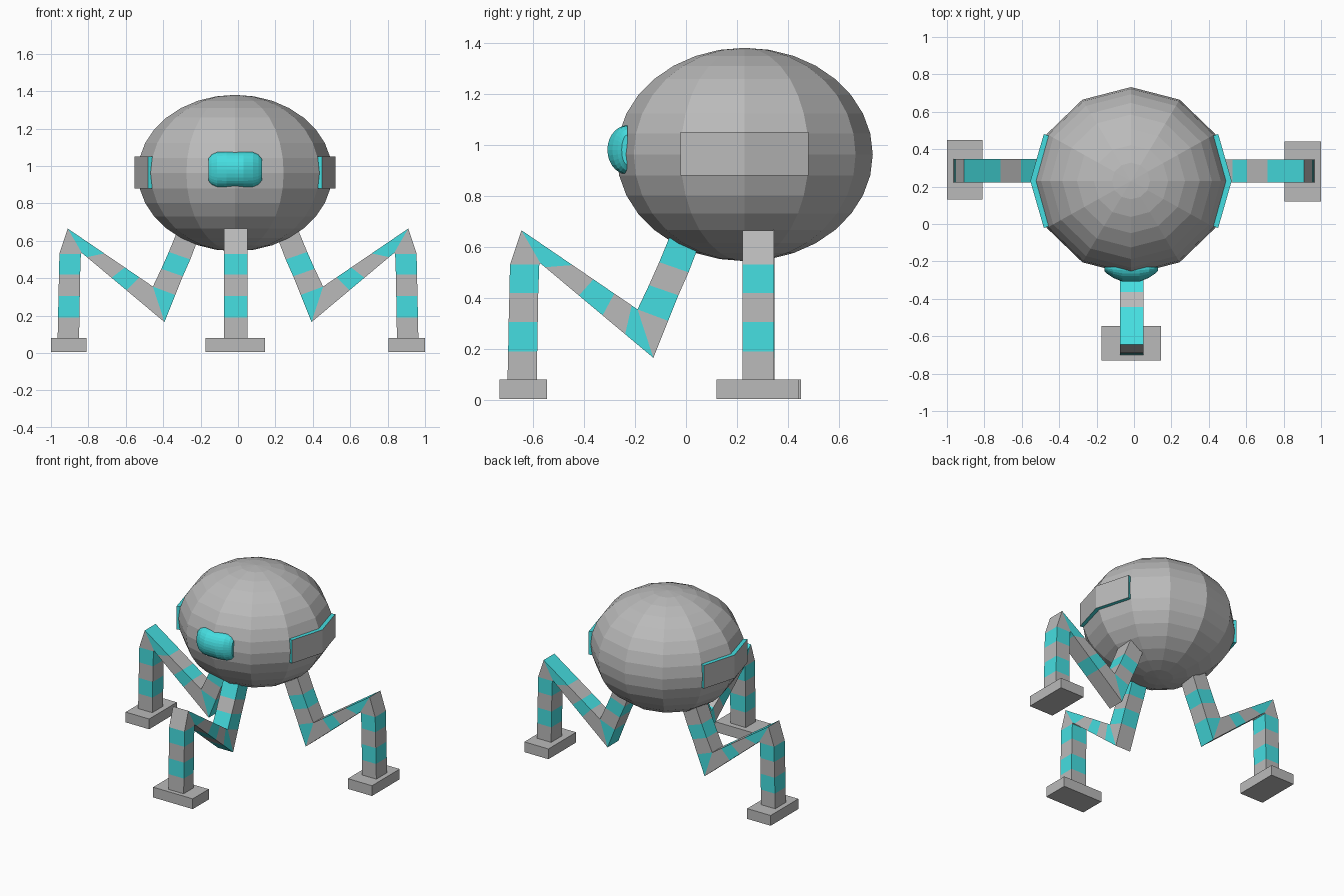
import bpy, bmesh, math
from mathutils import Matrix, Vector

if "Cube" in bpy.data.objects:
    bpy.data.objects.remove(bpy.data.objects["Cube"])


def material(name, rgb):
    m = bpy.data.materials.new(name)
    m.diffuse_color = (*rgb, 1)
    m.use_nodes = True
    m.node_tree.nodes["Principled BSDF"].inputs["Base Color"].default_value = m.diffuse_color
    return m


GREY = material("grey metal", (0.49, 0.49, 0.49))
TEAL = material("teal", (0.06, 0.73, 0.75))


def finish(name, bm, mats=(GREY,)):
    bmesh.ops.recalc_face_normals(bm, faces=bm.faces)
    me = bpy.data.meshes.new(name)
    bm.to_mesh(me)
    bm.free()
    for m in mats:
        me.materials.append(m)
    ob = bpy.data.objects.new(name, me)
    bpy.context.collection.objects.link(ob)
    return ob


def loft(bm, rings, colours):
    """Join rings of points with quads, one colour index per span, and cap the ends."""
    vs = [[bm.verts.new(p) for p in r] for r in rings]
    n = len(rings[0])
    for a, b, c in zip(vs, vs[1:], colours):
        for i in range(n):
            j = (i + 1) % n
            bm.faces.new((a[i], a[j], b[j], b[i])).material_index = c
    bm.faces.new(vs[0]).material_index = colours[0]
    bm.faces.new(vs[-1]).material_index = colours[-1]


# Faceted ellipsoid body
CX, CY, CZ = -0.016, 0.23, 0.962
RX, RY, RZ = 0.52, 0.502, 0.418
bm = bmesh.new()
bmesh.ops.create_uvsphere(bm, u_segments=12, v_segments=16, radius=1,
    matrix=Matrix.Translation((CX, CY, CZ)) @ Matrix.Diagonal((RX, RY, RZ, 1)))
finish("body", bm)

# Side panels: bent grey plates with teal rims
for side, name in ((1, "right_panel"), (-1, "left_panel")):
    bm = bmesh.new()
    rings = []
    for a in (-30, 0, 30):
        c, s = math.cos(math.radians(a)) * side, math.sin(math.radians(a))
        rings.append([(CX + RX * k * c, CY + RY * (k if k < 1 else 1.0) * s, z)
                      for k, z in ((0.95, 0.88), (1.035, 0.88), (1.035, 1.05), (0.95, 1.05))])
    loft(bm, rings, (1, 1))
    bm.normal_update()
    for f in bm.faces:
        if all(abs(v.co.x - CX) > RX * 1.03 * 0.86 for v in f.verts) and len(
                {round(v.co.y, 3) for v in f.verts}) > 1 and len(
                {round(v.co.z, 3) for v in f.verts}) > 1:
            f.material_index = 0
    finish(name, bm, (GREY, TEAL))

# Rounded visor eye: half-ellipse sections along x
bm = bmesh.new()
rings = []
for x, depth, h in ((-0.143, 0.022, 0.058), (-0.125, 0.038, 0.08), (-0.095, 0.058, 0.094),
                    (-0.045, 0.078, 0.096), (0.045, 0.078, 0.096),
                    (0.095, 0.058, 0.094), (0.125, 0.038, 0.08), (0.143, 0.022, 0.058)):
    rings.append([(CX + x, -0.23 - depth * math.sin(math.pi * i / 14),
                   0.98 - h * math.cos(math.pi * i / 14)) for i in range(15)])
loft(bm, rings, [0] * 7)
finish("eye", bm, (TEAL,))

# Leg outline: (upper point, lower point) pairs in the plane of the leg
HIP = [((.30, .71), (.19, .67)), ((.37, .54), (.255, .50)),
       ((.41, .45), (.295, .41)), ((.455, .355), (.335, .31))]
KNEE = ((.455, .355), (.393, .165))
ANKLE = ((.91, .665), (.835, .535))
SHIN = [((.955, .53), (.84, .53)), ((.957, .42), (.844, .42)),
        ((.96, .305), (.846, .305)), ((.962, .19), (.848, .19)), ((.965, .05), (.85, .05))]


def leg(name, origin, out, across, cuts, pattern):
    origin, out, across = Vector(origin), Vector(out), Vector(across)
    mid = [[Vector(KNEE[k]).lerp(Vector(ANKLE[k]), f[k]) for k in (0, 1)] for f in cuts]
    stations = HIP + [KNEE] + mid + [ANKLE] + SHIN
    rings = []
    for p, q in stations:
        rings.append([origin + out * r + across * w + Vector((0, 0, z))
                      for (r, z), w in ((p, -.062), (p, .062), (q, .062), (q, -.062))])
    bm = bmesh.new()
    loft(bm, rings, [int(c == "T") for c in pattern])
    finish(name, bm, (GREY, TEAL))


side_cuts = ((.16, .46), (.33, .64), (.57, .94))
front_cuts = ((.05, .25), (.2, .45), (.38, .66), (.56, .96))
leg("right_leg", (0, .283, 0), (1, 0, 0), (0, 1, 0), side_cuts, "GTGTGTGTGTGTG")
leg("left_leg", (0, .285, 0), (-1, 0, 0), (0, 1, 0), side_cuts, "GTGTGTGTGTGTG")
leg("front_leg", (-.012, .265, 0), (0, -1, 0), (1, 0, 0), front_cuts, "TGTGTGTGTGTGTG")

# Flat block feet
for name, x0, x1, y0, y1 in (("right_foot", .805, 1, .12, .44),
                             ("left_foot", -1, -.81, .13, .45),
                             ("front_foot", -.175, .145, -.73, -.545)):
    bm = bmesh.new()
    bmesh.ops.create_cube(bm, size=1, matrix=Matrix.Translation(
        ((x0 + x1) / 2, (y0 + y1) / 2, .042)) @ Matrix.Diagonal((x1 - x0, y1 - y0, .075, 1)))
    finish(name, bm)
